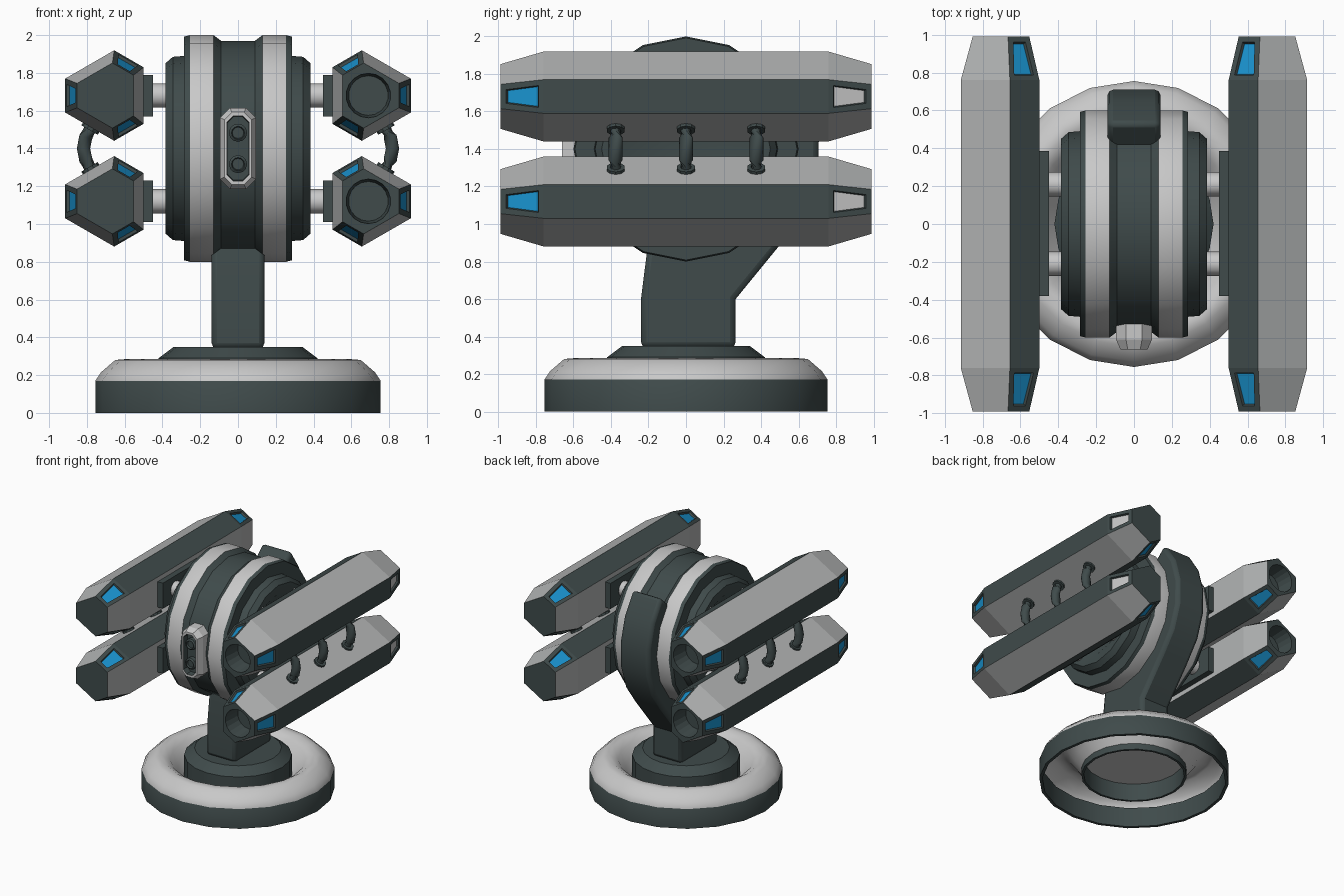
import bpy, bmesh, math
from mathutils import Vector

if "Cube" in bpy.data.objects:
    bpy.data.objects.remove(bpy.data.objects["Cube"])

def material(name, r, g, b):
    m = bpy.data.materials.new(name)
    m.diffuse_color = (r, g, b, 1)
    m.use_nodes = True
    m.node_tree.nodes["Principled BSDF"].inputs["Base Color"].default_value = m.diffuse_color
    return m

LIGHT = material("light_grey", 0.58, 0.58, 0.58)
PANEL = material("panel_grey", 0.45, 0.46, 0.46)
DARK = material("dark_slate", 0.05, 0.07, 0.07)
BLUE = material("window_blue", 0.01, 0.29, 0.62)
MATS = [LIGHT, PANEL, DARK, BLUE]
L, P, D, B = range(4)

def finish(bm, name, smooth=35, bevel=0):
    bmesh.ops.remove_doubles(bm, verts=bm.verts, dist=0.0005)
    bmesh.ops.recalc_face_normals(bm, faces=bm.faces)
    me = bpy.data.meshes.new(name)
    bm.to_mesh(me)
    bm.free()
    for m in MATS:
        me.materials.append(m)
    ob = bpy.data.objects.new(name, me)
    bpy.context.collection.objects.link(ob)
    if bevel:
        mod = ob.modifiers.new("bevel", 'BEVEL')
        mod.width, mod.segments, mod.limit_method = bevel, 2, 'ANGLE'
        mod.angle_limit = math.radians(50)
    if smooth:
        bpy.ops.object.select_all(action='DESELECT')
        ob.select_set(True)
        bpy.context.view_layer.objects.active = ob
        bpy.ops.object.shade_smooth_by_angle(angle=math.radians(smooth))
    return ob

def loft(bm, rings, mats, caps=(None, None)):
    """Join rings of points; one material index per band, optional end caps."""
    vr = [[bm.verts.new(p) for p in r] for r in rings]
    n = len(vr[0])
    for a, b, m in zip(vr, vr[1:], mats):
        for i in range(n):
            f = bm.faces.new((a[i], a[(i + 1) % n], b[(i + 1) % n], b[i]))
            f.material_index = m
    for r, c in zip((vr[0], vr[-1]), caps):
        if c is not None:
            bm.faces.new(r).material_index = c
    return vr

def ring(c, axis, r, n, phase=0.0):
    """Circle of n points around an axis."""
    axis = Vector(axis).normalized()
    u = Vector((0, 0, 1)) if abs(axis.z) < 0.9 else Vector((0, 1, 0))
    u = (u - axis * u.dot(axis)).normalized()
    v = axis.cross(u)
    return [Vector(c) + r * (math.cos(t) * u + math.sin(t) * v)
            for t in (phase + 2 * math.pi * i / n for i in range(n))]

def turned(name, profile, mats, axis, n, origin=(0, 0, 0), caps=(None, None), smooth=35):
    """Lathe a list of (distance along axis, radius)."""
    bm = bmesh.new()
    ax = Vector(axis).normalized()
    loft(bm, [ring(Vector(origin) + ax * d, ax, r, n) for d, r in profile], mats, caps)
    return finish(bm, name, smooth)

# Base: dark wall with a light rounded rim that dips into a bowl
turned("base_ring", [(0, .73), (0, .755), (.17, .755), (.215, .725), (.28, .65), (.285, .59),
                     (.25, .53), (.17, .47), (.09, .41)],
       [D, D, L, L, L, L, L, L], (0, 0, 1), 20, smooth=50)
turned("base_inner_wall", [(0, .73), (.17, .73)], [D], (0, 0, 1), 20)
# Pedestal disc, hollow from below
turned("pedestal", [(.35, .34), (.29, .42), (.05, .42), (.05, .40), (.20, .40)],
       [D] * 4, (0, 0, 1), 20, caps=(D, L))

# Neck sweeping up behind the drum
C = 1.4
def arc(r, a0, a1, n):
    return [(r * math.cos(math.radians(a0 + (a1 - a0) * i / n)),
             C + r * math.sin(math.radians(a0 + (a1 - a0) * i / n))) for i in range(n + 1)]
prof = [(-.24, .34), (.265, .34), (.265, .6)] + arc(.715, -45, 42, 5) + arc(.54, 42, -112, 9) + [(-.24, .6)]
bm = bmesh.new()
loft(bm, [[(x, y, z) for y, z in prof] for x in (-.14, .14)], [D], (D, D))
finish(bm, "neck", 35, .03)

# Drum on the x axis with grooved rim and stepped sides
half = [(.09, .57), (.13, .6), (.255, .6), (.285, .592), (.285, .49), (.345, .485),
        (.385, .45), (.385, .38), (.36, .34)]
hm = [D, L, D, D, D, D, D, D]
turned("drum", [(-d, r) for d, r in half[::-1]] + half, hm[::-1] + [D] + hm,
       (1, 0, 0), 16, (0, 0, C), (D, D))

# Sensor plate on the front
def capsule(y, w, h):
    c = w * .55
    return [(x, y, C + z) for x, z in ((w, h - c), (w - c, h), (c - w, h), (-w, h - c),
                                       (-w, c - h), (c - w, -h), (w - c, -h), (w, c - h))]
bm = bmesh.new()
loft(bm, [capsule(-.5, .095, .215), capsule(-.61, .095, .215), capsule(-.662, .072, .192),
          capsule(-.662, .058, .172), capsule(-.61, .055, .168)], [L, L, L, D], (L, D))
finish(bm, "sensor_frame", 0)
for s in (-1, 1):
    turned("sensor_lens", [(0, .048), (.045, .048), (.055, .035), (.04, .03)], [D] * 3,
           (0, -1, 0), 12, (0, -.6, C + .083 * s), (D, D))

# Barrels: hexagons with alternating wide light and narrow dark sides
CX, CZ, R = .69, .28, .242
def barrel(sx, sz):
    cx, cz = CX * sx, C + CZ * sz
    hexa = [(R * math.cos(math.radians(a + d)) * sx, R * math.sin(math.radians(a + d)))
            for a in (0, 120, 240) for d in (-21.8, 21.8)]
    bm = bmesh.new()
    rows = [[(cx + x * s, y, cz + z * s) for x, z in hexa]
            for y, s in ((-.99, .72), (-.76, 1), (.76, 1), (.99, .72))]
    vr = loft(bm, rows, [P] * 3)
    bm.faces.ensure_lookup_table()
    ends = []
    for i, f in enumerate(bm.faces):
        if i % 2 == 0:
            f.material_index = D
            if i // 6 != 1:
                ends.append(f)
    # Round bores in both ends
    for s, hex_ring in ((-1, vr[0]), (1, vr[3])):
        rr = loft(bm, [ring((cx, y * s, cz), (0, 1, 0), r, 18) for y, r in ((.99, .118), (.84, .105))],
                  [D], (None, D))
        edges = [bm.edges.get((q[i], q[(i + 1) % len(q)])) for q in (hex_ring, rr[0]) for i in range(len(q))]
        for f in bmesh.ops.bridge_loops(bm, edges=edges)["faces"]:
            f.material_index = D
    # Recessed windows near the ends of the dark sides
    bmesh.ops.recalc_face_normals(bm, faces=bm.faces)
    bmesh.ops.inset_individual(bm, faces=ends, thickness=.042)
    bmesh.ops.inset_individual(bm, faces=ends, thickness=.008, depth=-.015)
    for f in ends:
        c = f.calc_center_median()
        f.material_index = L if c.y > 0 and c.x > .8 else B
    finish(bm, "barrel", 0)

def box(name, lo, hi, mat):
    bm = bmesh.new()
    loft(bm, [[(lo[0], lo[1], z), (hi[0], lo[1], z), (hi[0], hi[1], z), (lo[0], hi[1], z)]
              for z in (lo[2], hi[2])], [mat], (mat, mat))
    finish(bm, name, 0)

for sx in (-1, 1):
    for sz in (-1, 1):
        z = C + CZ * sz
        barrel(sx, sz)
        # Mounting plate and pins
        xs = sorted((.45 * sx, .51 * sx))
        box("mount_plate", (xs[0], -.38, z - .11), (xs[1], .385, z + .11), D)
        for y in (-.21, .21):
            turned("mount_pin", [(.33, .064), (.46, .064)], [L], (sx, 0, 0), 12, (0, y, z), (L, L))
    # Curved hoses linking upper and lower barrels
    for y in (-.375, 0, .375):
        path = [Vector((x * sx, y, C + h)) for x, h in
                ((.755, .15), (.78, .108), (.806, .06), (.818, 0), (.806, -.06), (.78, -.108), (.755, -.15))]
        bm = bmesh.new()
        loft(bm, [ring(p, path[min(i + 1, 6)] - path[max(i - 1, 0)], .037, 10)
                  for i, p in enumerate(path)], [D] * 6, (D, D))
        finish(bm, "hose", 60)
        for s in (-1, 1):
            turned("hose_collar", [(-.03, .05), (.018, .05)], [D], (.5 * sx, 0, -.866 * s), 10,
                   (.777 * sx, y, C + .113 * s), (D, D))
